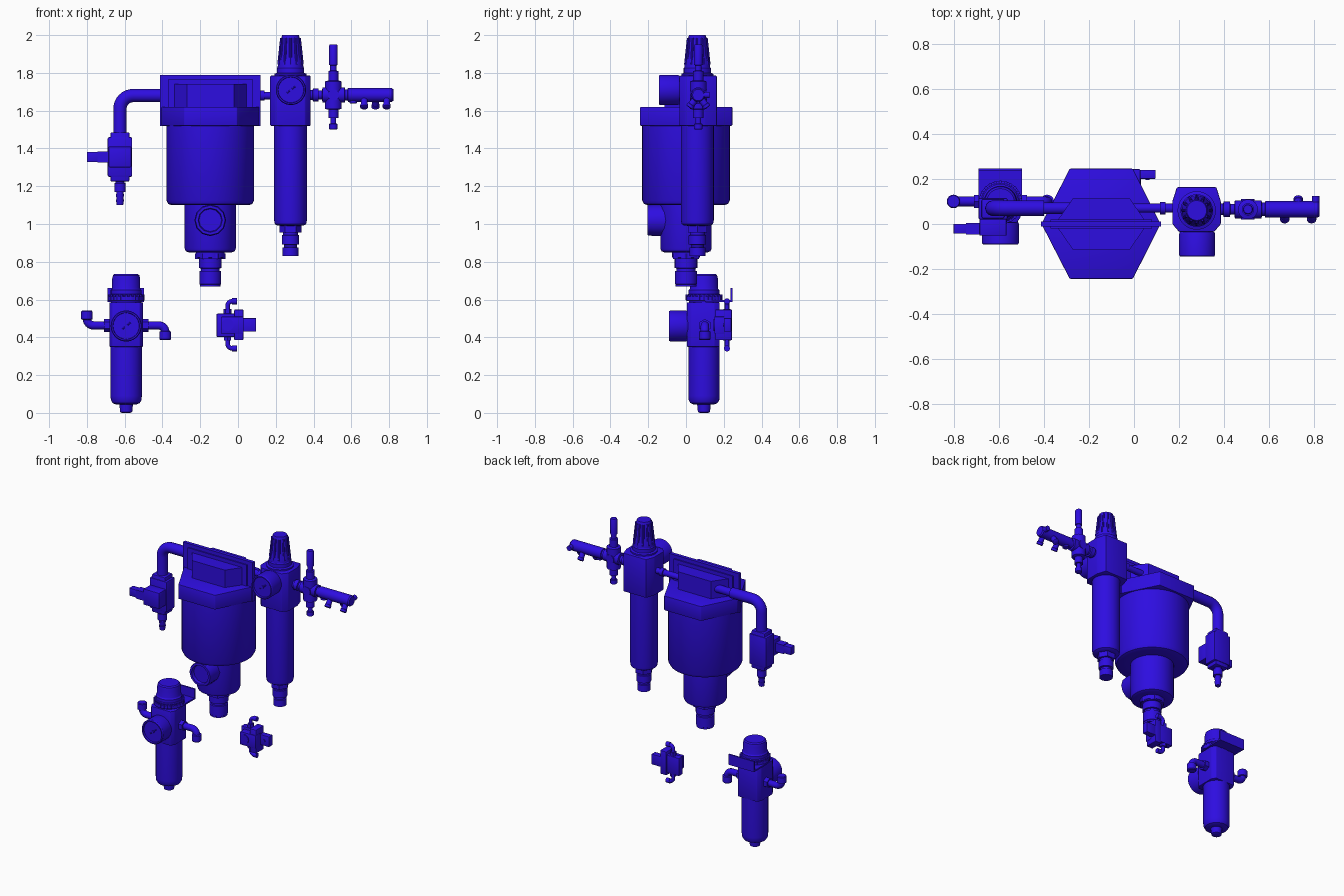
import bpy, bmesh, math
from mathutils import Vector

if "Cube" in bpy.data.objects:
    bpy.data.objects.remove(bpy.data.objects["Cube"])

blue = bpy.data.materials.new("blue")
blue.diffuse_color = (0.027, 0.004, 0.75, 1)
blue.use_nodes = True
blue.node_tree.nodes["Principled BSDF"].inputs["Base Color"].default_value = blue.diffuse_color
UP, DOWN, FRONT, BACK, LEFT, RIGHT = [Vector(v) for v in (
    (0, 0, 1), (0, 0, -1), (0, -1, 0), (0, 1, 0), (-1, 0, 0), (1, 0, 0))]


def finish(name, bm):
    bmesh.ops.recalc_face_normals(bm, faces=bm.faces[:])
    me = bpy.data.meshes.new(name)
    bm.to_mesh(me)
    bm.free()
    me.materials.append(blue)
    ob = bpy.data.objects.new(name, me)
    bpy.context.collection.objects.link(ob)
    return ob


def lathe(name, loc, axis, profile, n=32):
    """Revolve (radius, height) points about an axis through loc."""
    bm = bmesh.new()
    q = UP.rotation_difference(Vector(axis).normalized())
    rings = []
    for r, h in profile:
        rings.append([bm.verts.new(Vector(loc) + q @ Vector((
            r * math.cos(2 * math.pi * i / n), r * math.sin(2 * math.pi * i / n), h)))
            for i in range(n)])
    for a, b in zip(rings, rings[1:]):
        for i in range(n):
            j = (i + 1) % n
            bm.faces.new((a[i], a[j], b[j], b[i]))
    bm.faces.new(rings[0])
    bm.faces.new(rings[-1])
    return finish(name, bm)


def prism(name, pts, z0, z1, bevel=0.0):
    """Extrude a plan outline from z0 to z1."""
    bm = bmesh.new()
    lo = [bm.verts.new((x, y, z0)) for x, y in pts]
    hi = [bm.verts.new((x, y, z1)) for x, y in pts]
    bm.faces.new(lo)
    bm.faces.new(hi)
    for i in range(len(pts)):
        j = (i + 1) % len(pts)
        bm.faces.new((lo[i], lo[j], hi[j], hi[i]))
    if bevel:
        bmesh.ops.bevel(bm, geom=bm.edges[:], offset=bevel, segments=2,
                        profile=0.5, affect='EDGES')
    return finish(name, bm)


def box(name, x0, x1, y0, y1, z0, z1, bevel=0.0):
    return prism(name, [(x0, y0), (x1, y0), (x1, y1), (x0, y1)], z0, z1, bevel)


def pipe(name, pts, radius, bend=0.05):
    """Round pipe along a path with filleted right-angle corners."""
    pts = [Vector(p) for p in pts]
    path = [pts[0]]
    for a, p, b in zip(pts, pts[1:], pts[2:]):
        d1, d2 = (a - p).normalized(), (b - p).normalized()
        c = p + (d1 + d2) * bend
        for i in range(9):
            t = i * math.pi / 16
            path.append(c - d2 * bend * math.cos(t) - d1 * bend * math.sin(t))
    path.append(pts[-1])
    cu = bpy.data.curves.new(name, 'CURVE')
    cu.dimensions = '3D'
    cu.bevel_depth, cu.bevel_resolution, cu.use_fill_caps = radius, 4, True
    sp = cu.splines.new('POLY')
    sp.points.add(len(path) - 1)
    for s, p in zip(sp.points, path):
        s.co = (*p, 1)
    cu.materials.append(blue)
    ob = bpy.data.objects.new(name, cu)
    bpy.context.collection.objects.link(ob)
    return ob


def rod(name, loc, axis, r, h, n=24):
    return lathe(name, loc, axis, [(r, 0), (r, h)], n)


def gauge(name, x, y, z, r, depth):
    lathe(name, (x, y, z), FRONT, [(r * .6, -.03), (r * .6, 0), (r * .95, 0), (r, .01), (r, depth - .006),
          (r * .95, depth), (r * .86, depth), (r * .84, depth - .012)], 40)
    needle = rod(name + "_needle", (x - r * .25, y - depth + .01, z - r * .2), (1, 0, .8), .004, r * .7, 8)
    rod(name + "_hub", (x, y - depth + .014, z), FRONT, .009, .008, 12)
    return needle


# ---- Large separator: hex head, ridge plate, raised block, bowl and drain
CX = -0.147
prism("separator_head", [(-.41, 0), (-.285, -.243), (-.005, -.243), (.118, 0), (-.005, .245), (-.285, .245)],
      1.52, 1.62, .004)
box("head_ridge_plate", -.412, .12, -.012, .012, 1.52, 1.79)
box("head_ridge_band", -.37, .08, -.02, .02, 1.61, 1.765)
prism("head_raised_block", [(-.35, 0), (-.27, -.115), (-.02, -.115), (.06, 0), (-.02, .115), (-.27, .115)],
      1.61, 1.74)
lathe("separator_bowl", (CX, 0, 0), UP, [(.06, .82), (.075, .822), (.075, .85), (.115, .85), (.13, .856),
      (.136, .872), (.136, 1.10), (.205, 1.10), (.222, 1.106), (.232, 1.125), (.232, 1.53)], 48)
lathe("sight_port", (CX, 0, 1.02), FRONT, [(.084, 0), (.084, .17), (.079, .205), (.064, .205), (.06, .185)], 12)
lathe("separator_drain", (CX, 0, 0), UP, [(.055, .67), (.055, .68), (.058, .682), (.058, .75), (.05, .752),
      (.05, .765), (.06, .767), (.06, .83)], 24)
rod("drain_hex_nut", (CX, 0, .815), UP, .08, .03, 6)

# ---- Inlet pipe with solenoid shut-off valve on the left
pipe("inlet_pipe", [(-.40, .07, 1.68), (-.625, .07, 1.68), (-.625, .07, 1.47)], .035, .07)
rod("inlet_stub", (-.42, .07, 1.68), RIGHT, .026, .2)
rod("outlet_stub", (-.05, .07, 1.68), RIGHT, .02, .24)
rod("outlet_collar", (.115, .07, 1.68), RIGHT, .027, .025)
box("shutoff_valve_body", -.69, -.56, .02, .115, 1.25, 1.46, .008)
box("shutoff_valve_core", -.675, -.575, .025, .11, 1.225, 1.485, .006)
box("shutoff_pilot_block", -.685, -.565, -.052, .03, 1.30, 1.41, .005)
box("solenoid_coil", -.745, -.68, -.047, .005, 1.325, 1.385)
box("solenoid_plug", -.80, -.735, -.043, .001, 1.328, 1.382, .004)
lathe("exhaust_nipple", (-.625, .07, 0), UP, [(.017, 1.10), (.022, 1.13), (.018, 1.13), (.022, 1.16), (.018, 1.16),
      (.018, 1.17), (.03, 1.17), (.03, 1.215), (.024, 1.218), (.024, 1.24)], 20)

# ---- Tall filter regulator
RX, RY = .278, .06
prism("tall_regulator_body", [(.20, -.035), (.355, -.035), (.385, 0), (.385, .10), (.365, .163), (.19, .163),
      (.17, .10), (.17, 0)], 1.52, 1.785, .005)
lathe("tall_regulator_bowl", (RX, RY, 0), UP, [(.045, .99), (.07, .992), (.083, 1.0), (.087, 1.02), (.087, 1.54)])
lathe("tall_regulator_drain", (RX, RY, 0), UP, [(.042, .83), (.042, .875), (.034, .877), (.034, .89), (.046, .892),
      (.046, .94), (.04, .942), (.04, .96)], 24)
rod("tall_drain_nut", (RX, RY, .955), UP, .058, .04, 6)
lathe("tall_regulator_neck", (RX, RY, 0), UP, [(.085, 1.77), (.085, 1.795), (.072, 1.80), (.072, 1.825),
      (.068, 1.83), (.066, 1.86), (.056, 1.90), (.049, 1.985), (.044, 2.0)])
for i in range(12):  # knob grip ribs
    a = 2 * math.pi * i / 12
    c, s = math.cos(a), math.sin(a)
    rod("knob_rib", (RX + .063 * c, RY + .063 * s, 1.845), (-.014 * c, -.014 * s, .13), .007, .14, 8)
gauge("tall_regulator_gauge", .28, -.035, 1.71, .08, .108)

# ---- Distribution manifold on the right
MY, MZ = .065, 1.683
lathe("manifold_coupling", (.38, MY, MZ), RIGHT, [(.026, 0), (.026, .015), (.034, .017), (.034, .045), (.024, .047),
      (.024, .065), (.04, .067), (.04, .185), (.03, .187), (.03, .20), (.036, .202), (.036, .435), (.03, .443)])
lathe("cross_fitting", (.505, MY, 0), UP, [(.017, 1.50), (.022, 1.503), (.022, 1.53), (.015, 1.532), (.015, 1.56),
      (.027, 1.562), (.027, 1.605), (.044, 1.61), (.044, 1.755), (.027, 1.76), (.027, 1.81), (.017, 1.812),
      (.017, 1.84), (.022, 1.842), (.022, 1.945), (.019, 1.95)], 24)
rod("cross_front_boss", (.505, MY + .045, MZ), FRONT, .03, .09)
for x, side in ((.61, 0), (.668, -.7), (.728, .7), (.787, -.7)):
    d = Vector((0, side, -1)).normalized()
    L = .045 if side == 0 else .082
    lathe("manifold_port", (x, MY, MZ), d, [(.018, 0), (.018, L - .02), (.021, L - .018), (.021, L - .003),
          (.016, L)], 16)
rod("manifold_end_port", (.805, MY + .02, MZ), BACK, .017, .04, 16)

# ---- Small filter regulator at lower left
SX, SY = -.592, .095
prism("small_regulator_body", [(-.665, .005), (-.52, .005), (-.503, .03), (-.503, .15), (-.52, .178), (-.665, .178),
      (-.68, .15), (-.68, .03)], .35, .585, .004)
lathe("small_regulator_bowl", (SX, SY, 0), UP, [(.022, 0), (.032, .005), (.036, .045), (.055, .045), (.072, .052),
      (.081, .068), (.083, .09), (.083, .36)])
lathe("small_regulator_knob", (SX, SY, 0), UP, [(.08, .57), (.08, .592), (.096, .594), (.096, .615), (.088, .617),
      (.088, .625), (.082, .63), (.082, .65), (.076, .655), (.074, .66), (.074, .71), (.07, .728), (.062, .735)], 32)
for i in range(24):  # notched lock ring
    a = 2 * math.pi * i / 24
    rod("lock_ring_tooth", (SX + .09 * math.cos(a), SY + .09 * math.sin(a), .597), UP, .008, .03, 6)
gauge("small_regulator_gauge", -.592, .01, .46, .082, .1)
box("mount_bracket_shelf", -.69, -.497, .10, .245, .588, .598)
box("mount_bracket_back", -.69, -.497, .235, .245, .588, .66)
for name, s, x_end, z_end in (("left", -1, -.80, .54), ("right", 1, -.385, .385)):
    pipe(name + "_elbow", [(SX, .10, .463), (x_end, .10, .463), (x_end, .10, z_end)], .022, .035)
    axis = UP if z_end > .463 else DOWN
    lathe(name + "_elbow_socket", (x_end, .10, .463), axis, [(.024, .03), (.03, .033), (.03, .073), (.026, .078)], 24)
    rod(name + "_elbow_nut", (SX + s * .085, .10, .463), RIGHT * s, .034, .032, 6)

# ---- Small solenoid valve at lower centre
box("pilot_valve_body", -.113, -.01, .195, .238, .402, .525, .004)
box("pilot_valve_plate", -.02, .028, .155, .243, .385, .547, .004)
box("pilot_valve_coil", .02, .096, .20, .24, .43, .502, .004)
box("pilot_valve_manifold", -.09, .03, .15, .205, .42, .51, .004)
rod("pilot_valve_button", (-.055, .20, .466), FRONT, .032, .055)
rod("coil_screw", (.06, .205, .466), FRONT, .008, .01, 12)
for s in (1, -1):
    zc = .466
    pipe("pilot_elbow", [(-.055, .217, zc), (-.055, .217, zc + s * .125), (-.015, .217, zc + s * .125)], .012, .025)
    rod("pilot_elbow_nut", (-.055, .217, zc + s * .055), UP * s, .021, .028, 6)
    rod("pilot_elbow_socket", (-.032, .217, zc + s * .125), RIGHT, .016, .027, 16)

# ---- Convert pipes to mesh and smooth round surfaces
bpy.ops.object.select_all(action='SELECT')
bpy.context.view_layer.objects.active = bpy.context.scene.objects[0]
bpy.ops.object.convert(target='MESH')
bpy.ops.object.shade_smooth_by_angle(angle=math.radians(32))
